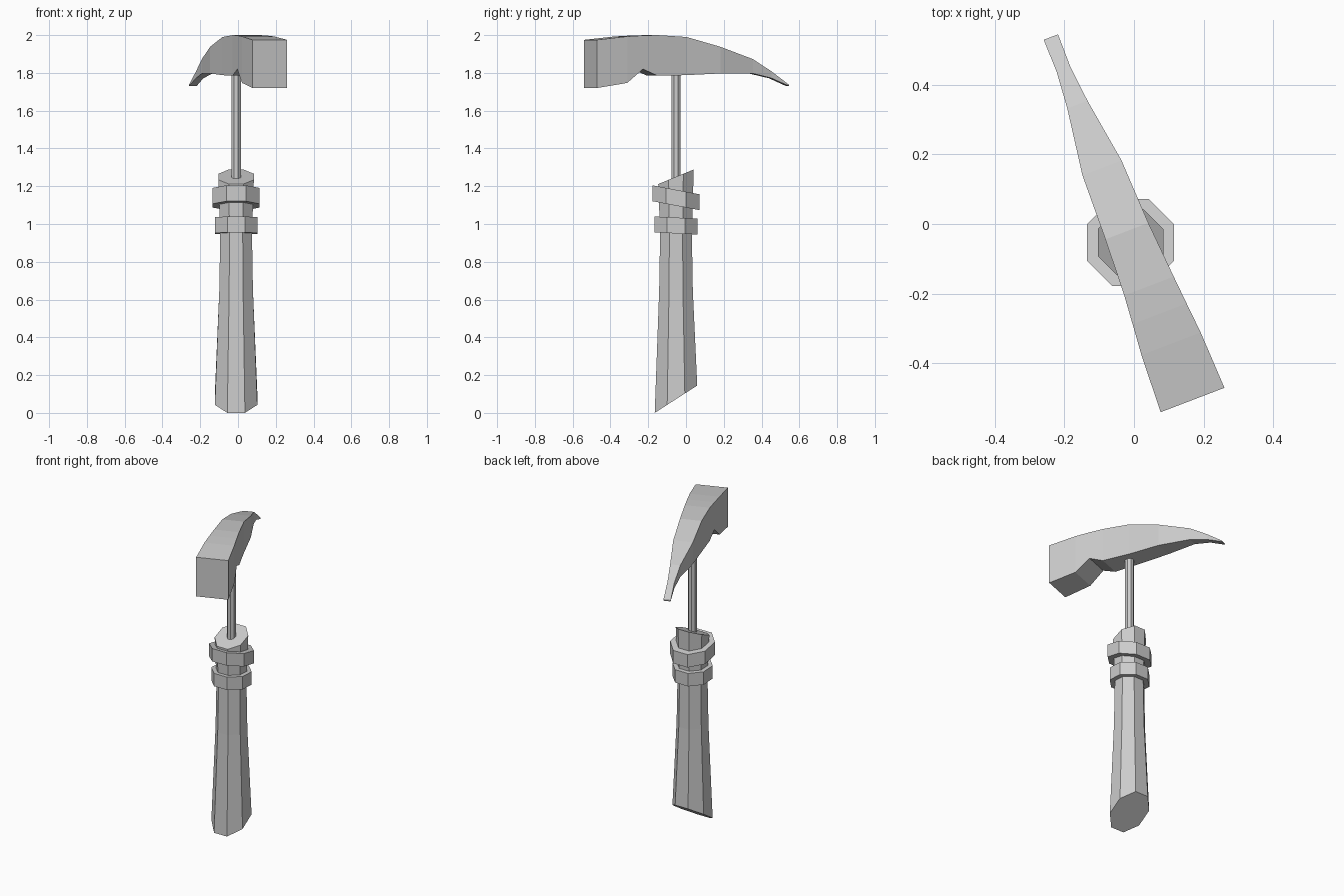
import bpy, bmesh, math
from mathutils import Vector

if "Cube" in bpy.data.objects:
    bpy.data.objects.remove(bpy.data.objects["Cube"])

CX, CY = -0.01, -0.053   # axis shared by grip, bands and shaft


def loft(name, rings):
    """Skin a list of equal-length point rings and cap both ends."""
    bm = bmesh.new()
    rows = [[bm.verts.new(p) for p in ring] for ring in rings]
    n = len(rows[0])
    for a, b in zip(rows, rows[1:]):
        for i in range(n):
            j = (i + 1) % n
            bm.faces.new((a[i], a[j], b[j], b[i]))
    bm.faces.new(rows[0][::-1])
    bm.faces.new(rows[-1])
    bmesh.ops.recalc_face_normals(bm, faces=bm.faces[:])
    me = bpy.data.meshes.new(name)
    bm.to_mesh(me)
    bm.free()
    ob = bpy.data.objects.new(name, me)
    bpy.context.collection.objects.link(ob)
    return ob


def octagon(z, half, slope=0.0):
    """Octagon with flat-to-flat half width, tilted along y by slope."""
    r = half / math.cos(math.pi / 8)
    ring = []
    for i in range(8):
        t = math.pi / 8 + i * math.pi / 4
        dx, dy = r * math.cos(t), r * math.sin(t)
        ring.append((CX + dx, CY + dy, z + slope * dy))
    return ring


# Grip: slanted butt, slight waist, slanted top
loft("grip", [octagon(0.0725, 0.1125, 0.644), octagon(0.65, 0.089),
              octagon(0.95, 0.084), octagon(1.25, 0.094, 0.41)])

# Bands around the grip, slightly crooked
loft("lower_band", [octagon(0.95, 0.113, -0.05), octagon(1.034, 0.113, -0.05)])
loft("upper_band", [octagon(1.097, 0.125, -0.19), octagon(1.181, 0.125, -0.19)])

# Thin shaft
loft("shaft", [octagon(1.2, 0.025), octagon(1.83, 0.025)])

# Head: (distance from face, side shift, half width, bottom z, top z)
stations = [
    (0.0, 0.0, 0.098, 1.72, 1.975),
    (0.173, 0.0, 0.091, 1.747, 1.993),
    (0.265, 0.0, 0.083, 1.82, 1.998),
    (0.35, 0.0, 0.076, 1.785, 2.0),
    (0.52, -0.003, 0.066, 1.788, 1.99),
    (0.715, -0.005, 0.060, 1.797, 1.938),
    (0.91, -0.006, 0.031, 1.797, 1.873),
    (1.02, -0.007, 0.021, 1.772, 1.808),
    (1.118, -0.008, 0.022, 1.731, 1.738),
]
origin = Vector((0.168, -0.505, 0))
along = Vector((-0.357, 0.934, 0))
side = Vector((0.934, 0.357, 0))
up = Vector((0, 0, 1))
loft("head", [[origin + along * u + side * (c + s * w) + up * z
               for s, z in ((-1, lo), (1, lo), (1, hi), (-1, hi))]
              for u, c, w, lo, hi in stations])
